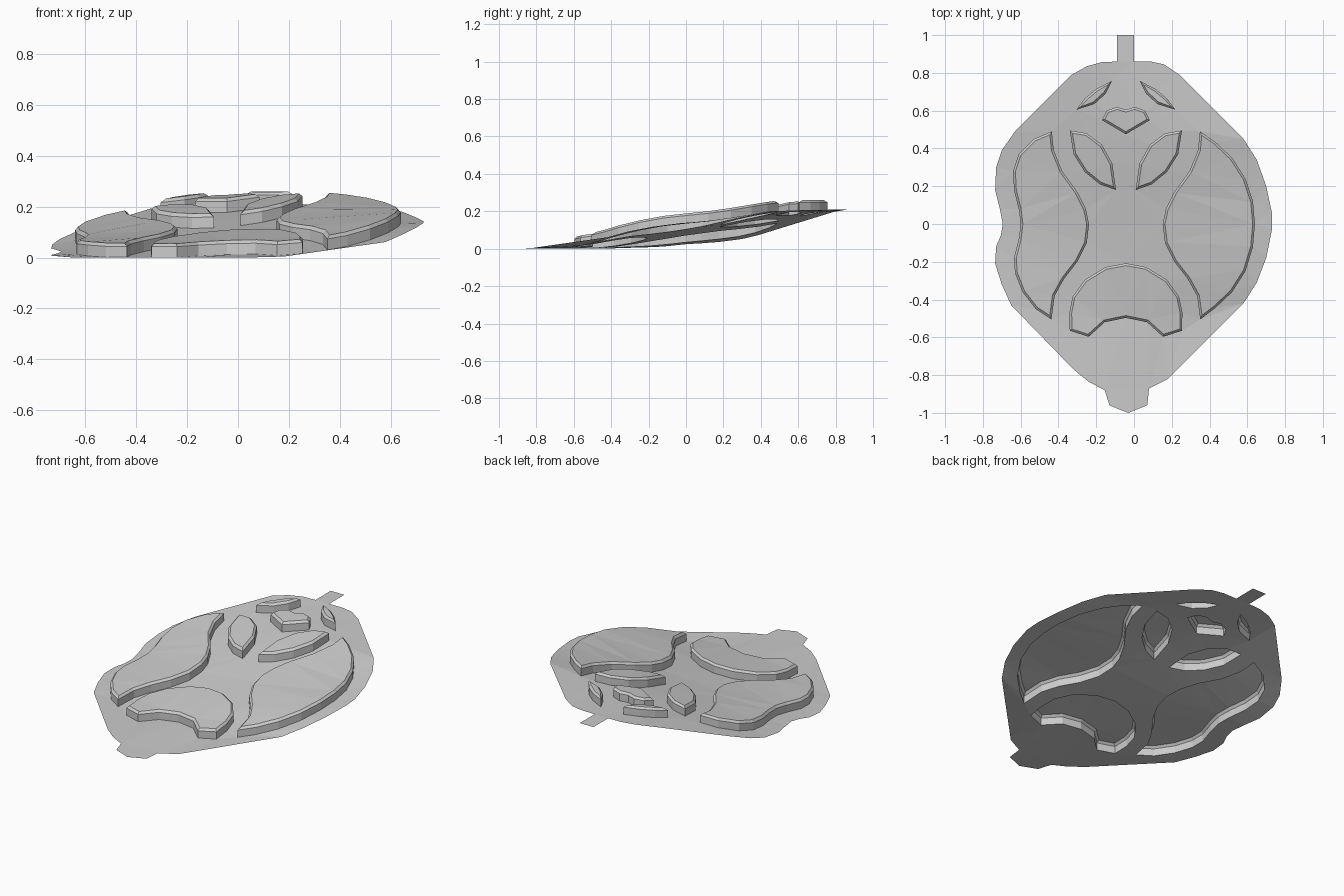
import bpy, bmesh
from mathutils import Vector
from mathutils.geometry import delaunay_2d_cdt

if "Cube" in bpy.data.objects:
    bpy.data.objects.remove(bpy.data.objects["Cube"])

AXIS = -0.043          # symmetry line of the raised pattern
WALL, TOP, INSET = 0.043, 0.055, 0.012

# Height of the warped sheet: three lengthwise profiles blended across the width
YS = [-1, -.6, -.45, -.3, -.1, .1, .3, .48, .6, .87, 1.01]
LEFT = [0, 0, 0, .01, .024, .045, .075, .107, .14, .205, .21]
MID = [0, .003, .018, .045, .075, .108, .15, .182, .195, .21, .21]
RIGHT = [0, .03, .056, .09, .122, .142, .172, .204, .207, .21, .21]


def sheet_z(x, y):
    i = max(k for k in range(len(YS) - 1) if y >= YS[k] - 1e-4)
    t = (y - YS[i]) / (YS[i + 1] - YS[i])
    l, m, r = (p[i] + (p[i + 1] - p[i]) * t for p in (LEFT, MID, RIGHT))
    s = x / 0.6
    return max(0, m + s * (r - l) / 2 + s * s * ((r + l) / 2 - m))


def flip(pts):
    return [(2 * AXIS - x, y) for x, y in reversed(pts)]


def ccw(pts):
    area = sum(a[0] * b[1] - b[0] * a[1] for a, b in zip(pts, pts[1:] + pts[:1]))
    return [Vector(p) for p in (pts if area > 0 else pts[::-1])]


def inside(p, loop):
    hit = False
    for a, b in zip(loop, loop[1:] + loop[:1]):
        if (a.y > p.y) != (b.y > p.y):
            if p.x < a.x + (p.y - a.y) / (b.y - a.y) * (b.x - a.x):
                hit = not hit
    return hit


def inset(pts, d):
    out = []
    for i, p in enumerate(pts):
        e1 = (p - pts[i - 1]).normalized()
        e2 = (pts[(i + 1) % len(pts)] - p).normalized()
        n = Vector((-e1.y - e2.y, e1.x + e2.x)).normalized()
        c = max(0.45, n.dot(Vector((-e1.y, e1.x))))
        out.append(p + n * d / c)
    return out


def fill(bm, outer, holes, lift):
    verts, edges = [], []
    for loop in [outer] + holes:
        n, k = len(verts), len(loop)
        verts += loop
        edges += [(n + i, n + (i + 1) % k) for i in range(k)]
    vs, _, faces, *_ = delaunay_2d_cdt(verts, edges, [], 1, 1e-5)
    bv = [bm.verts.new((v.x, v.y, sheet_z(v.x, v.y) + lift)) for v in vs]
    for f in faces:
        centre = sum((vs[i] for i in f), Vector((0, 0))) / len(f)
        if any(inside(centre, h) for h in holes):
            continue
        face = bm.faces.new([bv[i] for i in f])
        face.normal_update()
        if face.normal.z < 0:
            face.normal_flip()


def finish(bm, name):
    bmesh.ops.remove_doubles(bm, verts=bm.verts[:], dist=1e-5)
    me = bpy.data.meshes.new(name)
    bm.to_mesh(me)
    bm.free()
    bpy.context.collection.objects.link(bpy.data.objects.new(name, me))


def raised_pad(name, pts):
    bm = bmesh.new()
    top = inset(pts, INSET)
    rings = []
    for loop, lift in ((pts, 0), (pts, WALL), (top, TOP)):
        rings.append([bm.verts.new((p.x, p.y, sheet_z(p.x, p.y) + lift)) for p in loop])
    for a, b in zip(rings, rings[1:]):
        for i in range(len(a)):
            j = (i + 1) % len(a)
            bm.faces.new((a[i], a[j], b[j], b[i]))
    fill(bm, top, [], TOP)
    finish(bm, name)


# Outlines seen from above
outline = [(0, 1), (0, .86), (.09, .86), (.16, .845), (.24, .79), (.58, .45),
           (.65, .34), (.7, .2), (.73, .06), (.73, -.03), (.70, -.18), (.65, -.31),
           (.58, -.42), (.18, -.82), (.08, -.87), (.07, -.96), (-.03, -1),
           (-.13, -.96), (-.155, -.88), (-.24, -.835), (-.32, -.77), (-.65, -.43),
           (-.7, -.32), (-.735, -.21), (-.73, -.12), (-.705, -.06), (-.695, 0),
           (-.71, .08), (-.735, .18), (-.73, .3), (-.70, .39), (-.63, .49),
           (-.33, .79), (-.25, .835), (-.17, .857), (-.09, .86), (-.09, 1)]

cheek_inner = [(-.435, .49), (-.425, .39), (-.38, .28), (-.30, .17), (-.255, .08),
               (-.238, 0), (-.25, -.1), (-.30, -.2), (-.37, -.29), (-.42, -.38), (-.437, -.505)]
left_outer = [(-.52, -.45), (-.59, -.36), (-.63, -.26), (-.635, -.18), (-.61, -.08),
              (-.60, 0), (-.61, .08), (-.635, .18), (-.64, .28), (-.61, .37), (-.53, .45)]
right_outer = [(.43, .435), (.52, .35), (.59, .24), (.63, .12), (.64, 0),
               (.63, -.12), (.59, -.25), (.52, -.36), (.43, -.445)]
eye = [(-.34, .495), (-.25, .48), (-.17, .42), (-.115, .32), (-.095, .18),
       (-.18, .21), (-.26, .275), (-.32, .37)]
brow = [(-.117, .757), (-.2, .715), (-.26, .665), (-.305, .605), (-.21, .635), (-.15, .69)]
nose_half = [(AXIS, .605), (-.09, .62), (-.145, .6), (-.17, .55), (AXIS, .475)]
mouth_half = [(AXIS, -.208), (-.15, -.228), (-.26, -.295), (-.325, -.385), (-.342, -.47),
              (-.34, -.565), (-.24, -.597), (-.155, -.52), (AXIS, -.497)]

pads = {
    "left_cheek": cheek_inner + left_outer,
    "right_cheek": flip(cheek_inner) + right_outer,
    "left_eye": eye, "right_eye": flip(eye),
    "left_brow": brow, "right_brow": flip(brow),
    "nose": nose_half + flip(nose_half)[1:-1],
    "mouth": mouth_half + flip(mouth_half)[1:-1],
}
pads = {name: ccw(pts) for name, pts in pads.items()}

# Thin warped sheet with openings under the pads
bm = bmesh.new()
fill(bm, ccw(outline), list(pads.values()), 0)
finish(bm, "base_sheet")

# Raised hollow pads
for name, pts in pads.items():
    raised_pad(name, pts)
